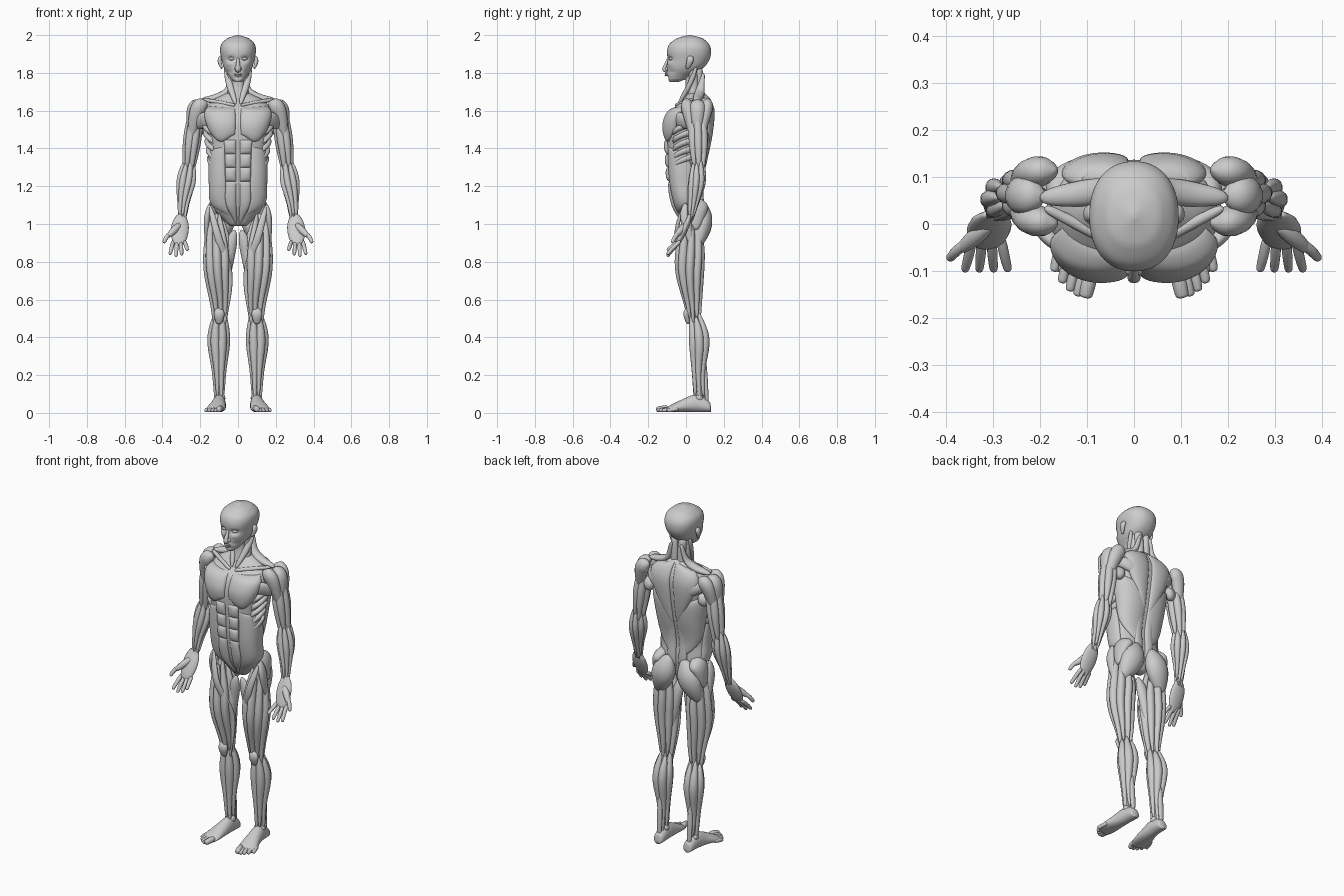
import bpy, math
from mathutils import Vector as V

F, B, S, U = V((0, -1, 0)), V((0, 1, 0)), V((1, 0, 0)), V((0, 0, 1))

def spline(p, u):
    # Catmull-Rom through points of any dimension, u in 0..1
    n = len(p) - 1
    i = min(int(u * n), n - 1)
    t = u * n - i
    b, c = p[i], p[i + 1]
    a = p[i - 1] if i else [2 * x - y for x, y in zip(b, c)]
    d = p[i + 2] if i + 2 <= n else [2 * y - x for x, y in zip(b, c)]
    return [.5 * (2 * q + (r - o) * t + (2 * o - 5 * q + 4 * r - s) * t * t + (3 * q - o - 3 * r + s) * t ** 3)
            for o, q, r, s in zip(a, b, c, d)]

def surface(name, rows, closed=True, mirror=True):
    m, n = len(rows), len(rows[0])
    faces = [(i * n + j, i * n + (j + 1) % n, (i + 1) * n + (j + 1) % n, (i + 1) * n + j)
             for i in range(m - 1) for j in range(n if closed else n - 1)]
    if closed:
        faces += [tuple(range(n))[::-1], tuple(range((m - 1) * n, m * n))]
    me = bpy.data.meshes.new(name)
    me.from_pydata([tuple(q) for r in rows for q in r], [], faces)
    me.polygons.foreach_set("use_smooth", [True] * len(faces))
    ob = bpy.data.objects.new(name, me)
    bpy.context.collection.objects.link(ob)
    if mirror:
        ob.modifiers.new("mirror", 'MIRROR').use_mirror_merge = False

def muscle(name, pts, w, d, out=F, peak=.45, end=.25, mirror=True, n=22, s=14):
    # spindle along a path; a fourth coordinate scales its thickness
    k, rows = math.log(.5) / math.log(peak), []
    for i in range(n + 1):
        u = min(max(.5 - .5 * math.cos(math.pi * i / n), .002), .998)
        p = spline(pts, u)
        c, g = V(p[:3]), (p[3] if len(p) > 3 else 1)
        t = (V(spline(pts, min(u + .01, 1))[:3]) - V(spline(pts, max(u - .01, 0))[:3])).normalized()
        o = (out - t * out.dot(t)).normalized()
        x = t.cross(o)
        r = g * (end + (1 - end) * math.sin(math.pi * u ** k)) * math.sqrt(1 - abs(2 * u - 1) ** 14)
        rows.append([c + x * (w * r * math.cos(a)) + o * (d * r * math.sin(a))
                     for a in [2 * math.pi * j / s for j in range(s)]])
    surface(name, rows, True, mirror)

def limb(part, names, axis, twist=0, start=0, span=360, end=.5):
    # bundle of spindles round an axis of (x, y, z, radius x, radius y)
    names = names.split()
    for k, name in enumerate(names):
        a, pts = math.radians(start + span * k / len(names)), []
        lo, hi = (0, .93) if k % 2 else (.05, 1)
        for i in range(9):
            u = lo + (hi - lo) * i / 8
            x, y, z, rx, ry = spline(axis, u)
            b = a + math.radians(twist) * (u - .5)
            pts.append((x + .62 * rx * math.cos(b), y + .62 * ry * math.sin(b), z, (rx + ry) / 2))
        width = 1.3 * .62 * math.radians(span) / len(names) / 2
        muscle(part + "_" + name, pts, width, .4, V((math.cos(a), math.sin(a), 0)), .45 if k % 2 else .4, end)
    muscle(part + "_core", [(x, y, z, min(rx, ry)) for x, y, z, rx, ry in axis], .62, .62, F, .5, .9)

def section(table, z):
    i = 0
    while i < len(table) - 2 and z > table[i + 1][0]:
        i += 1
    z0, z1 = table[i][0], table[i + 1][0]
    return spline(table, (i + min(max((z - z0) / (z1 - z0), 0), 1)) / (len(table) - 1))[1:]

def on_body(table, deg, z, off=0, e=.8):
    # angle 0 is the front middle, 180 the back middle
    w, f, b = section(table, z)
    s, c = math.sin(math.radians(deg)), math.cos(math.radians(deg))
    return V(((w + off) * math.copysign(abs(s) ** e, s),
              (f + b) / 2 - ((b - f) / 2 + off) * math.copysign(abs(c) ** e, c), z))

# z, half width, front y, back y
TORSO = [(.99, .05, -.01, .06), (1.09, .14, -.065, .087), (1.22, .147, -.094, .083), (1.36, .155, -.105, .112),
         (1.52, .178, -.112, .137), (1.6, .182, -.085, .142), (1.65, .15, -.03, .127), (1.7, .05, .012, .1)]
HEAD = [(1.752, .018, -.088, -.04), (1.766, .037, -.096, 0), (1.82, .072, -.099, .085), (1.87, .087, -.098, .124),
        (1.92, .095, -.1, .133), (1.955, .087, -.086, .12), (1.985, .055, -.045, .085), (2, .006, .01, .026)]

def sheet(name, ctrl, thick, n=18):
    # flat muscle wrapped on the torso from control rows of (angle, height)
    rows, steps = [], [.5 - .5 * math.cos(math.pi * i / n) for i in range(n + 1)]
    for v in steps:
        row = []
        for u in steps:
            a, z = spline([spline(r, u) for r in ctrl], v)
            row.append(on_body(TORSO, a, z, -.007 + (thick + .007) * (16 * u * v * (1 - u) * (1 - v)) ** .4))
        rows.append(row)
    surface(name, rows, False)

# torso core and its sheets
surface("torso_core", [[on_body(TORSO, a * 7.5, .99 + .71 * i / 40, -.006) for a in range(48)]
                       for i in range(41)], True, False)
sheet("chest_muscle", [[(3, 1.615), (64, 1.625)], [(2, 1.55), (68, 1.585)], [(3, 1.475), (30, 1.435), (62, 1.5)]], .024)
sheet("side_abdominal", [[(23, 1.41), (88, 1.38)], [(23, 1.25), (112, 1.25)], [(20, 1.04), (60, 1.08), (118, 1.12)]], .01)
sheet("wide_back_muscle", [[(178, 1.13), (165, 1.14)], [(178, 1.28), (112, 1.26)],
                           [(177, 1.4), (96, 1.41)], [(165, 1.47), (90, 1.54)]], .013)
sheet("trapezius", [[(178, 1.695), (112, 1.665)], [(178, 1.6), (118, 1.64)], [(178, 1.32), (174, 1.33)]], .016)
sheet("shoulder_blade_muscle", [[(164, 1.5), (100, 1.57)], [(156, 1.6), (100, 1.625)]], .018)
sheet("spine_muscle", [[(178, 1.06), (160, 1.07)], [(178, 1.32), (160, 1.32)]], .01)
for i in range(4):
    top, low, w = 1.445 - .073 * i, (1.372 - .073 * i if i < 3 else 1), (22 if i < 3 else 11)
    sheet("abdominal_%d" % (i + 1), [[(2, top), (22, top)], [(2, (top + low) / 2), (22, (top + low) / 2)], [(2, low), (w, low)]], .01)
for i in range(5):
    z = 1.29 + .045 * i
    sheet("rib_muscle_%d" % (i + 1), [[(52, z), (102, z + .05)], [(54, z + .035), (102, z + .085)]], .013, 10)

# limbs as rings of long muscles
limb("thigh", "outer rear_outer rear_middle rear_inner inner front_inner front_middle front_outer",
     [(.118, .025, 1.06, .05, .055), (.108, .022, .88, .075, .078), (.107, .02, .74, .072, .076),
      (.097, .035, .59, .058, .053), (.097, .045, .47, .045, .04)], -25)
limb("lower_leg", "outer calf_outer calf_inner inner shin front_outer",
     [(.097, .048, .53, .045, .036), (.102, .07, .39, .061, .058), (.1, .066, .22, .04, .04), (.098, .072, .05, .03, .042)])
limb("upper_arm", "outer triceps_outer triceps_inner inner biceps_inner biceps_outer",
     [(.22, .06, 1.61, .045, .045), (.243, .065, 1.44, .046, .056), (.262, .068, 1.27, .04, .04)])
limb("forearm", "outer rear_outer rear rear_inner inner front front_outer",
     [(.262, .065, 1.34, .04, .04), (.273, .058, 1.23, .054, .046), (.287, .04, 1.12, .036, .034), (.296, .02, 1.01, .027, .02)], 40)
limb("neck", "side_back side_front front_strap", [(0, .04, 1.84, .072, .052), (0, .048, 1.73, .056, .05), (0, .035, 1.62, .07, .07)],
     0, 50, -190, .8)

# shoulder, hip and knee muscles that cross the joints
for name, y, x, out in [("front", 0, .215, F), ("side", .06, .24, S), ("rear", .115, .215, B)]:
    muscle("deltoid_" + name, [(x - .048, y, 1.65), (x, y * .85 + .01, 1.6), (.254, y * .3 + .04, 1.43)], .041, .033, out, .42)
muscle("collar_bone", [(.015, -.055, 1.628), (.19, .035, 1.66)], .012, .011, U, .5, .8)
muscle("neck_side_strap", [(.066, .055, 1.83), (.045, .02, 1.74), (.012, -.04, 1.635)], .018, .014, F, .5, .5)
muscle("upper_trapezius", [(.03, .09, 1.8), (.055, .075, 1.71), (.11, .065, 1.672), (.2, .055, 1.655)], .028, .02, U, .6, .5)
muscle("chest_tendon", [(.145, -.055, 1.56), (.24, .04, 1.52)], .045, .02, F, .3, .3)
muscle("armpit_muscle", [(.15, .1, 1.5), (.235, .06, 1.53)], .038, .028, B, .35, .4)
muscle("glute_large", [(.045, .085, 1.12), (.085, .09, 1.01), (.135, .065, .88)], .068, .05, B, .5, .3)
muscle("glute_upper", [(.09, .065, 1.13), (.128, .055, 1.08), (.155, .05, .97)], .062, .036, S, .4, .3)
muscle("hip_front_muscle", [(.15, -.005, 1.11), (.165, 0, 1.02), (.168, .03, .88)], .028, .016, S, .45, .3)
muscle("thigh_strap", [(.15, -.015, 1.1), (.105, -.05, .93), (.045, .01, .72), (.075, .03, .45)], .02, .012, F, .4, .4)
muscle("inner_thigh_muscle", [(.018, .01, .97), (.045, .025, .85), (.08, .04, .6)], .032, .026, F, .45, .3)
muscle("kneecap", [(.1, .008, .555), (.1, .002, .52), (.1, .012, .47)], .028, .016, F, .45, .5)
muscle("heel_tendon", [(.1, .1, .28), (.098, .112, .03)], .016, .011, B, .5, .6)
muscle("ankle_bones", [(.068, .066, .085), (.127, .07, .075)], .02, .02, U, .5, .8)

# hand
muscle("palm", [(.296, .022, 1.05), (.305, .005, 1), (.315, -.05, .885)], .047, .018, F, .65, .55)
muscle("thumb_base", [(.305, 0, 1), (.37, -.055, .935)], .019, .018, F, .45, .6)
muscle("thumb", [(.35, -.035, .96), (.378, -.058, .93), (.393, -.075, .9)], .0115, .011, F, .4, .75)
for i in range(4):
    bx, tx, tz = .343 - .02 * i, .36 - .031 * i, .828 + .009 * (i - 1.1) ** 2
    muscle("finger_%d" % (i + 1), [(bx, -.03, .91), ((bx + tx) / 2, -.068, tz / 2 + .455), (tx, -.1, tz)], .0108, .0108, F, .35, .8)

# foot and toes: x centre, y, half width, height
FOOT = [(.096, .132, .012, .03), (.096, .12, .029, .06), (.099, .055, .035, .092), (.106, -.01, .042, .072),
        (.118, -.075, .05, .04), (.126, -.112, .04, .018)]
rows = []
for i in range(29):
    cx, y, w, h = spline(FOOT, i / 28)
    angles = [j * math.pi / 12 for j in range(24)]
    rows.append([(cx + w * math.cos(a), y + .3 * w * math.cos(a) * i / 28,
                  .004 + h * (.4 + (.6 if math.sin(a) > 0 else .4) * math.sin(a))) for a in angles])
surface("foot", rows)
for i in range(5):
    r, x, y = (.011 if i else .016), .104 + .0165 * i, -.157 + .0035 * i * i
    muscle("toe_%d" % (i + 1), [(x - .015, y + .06, r + .01), (x - .007, y + .03, r + .006), (x, y, r + .001)], r, r, U, .5, .85)

# head with relief: x, z, depth of eye sockets, brows, lips and jaw hollows
RELIEF = [(.036, 1.874, -.016), (.045, 1.846, .005), (0, 1.792, .007), (0, 1.774, -.005), (.05, 1.805, -.007)]
rows = []
for i in range(49):
    row = [on_body(HEAD, j * 5, 1.752 + .124 * (1 - math.cos(math.pi * i / 48)), 0, .9) for j in range(72)]
    for p in row:
        if p.y < -.01:
            p.y -= sum(d * math.exp(-((abs(p.x) - x) / .02) ** 2 - ((p.z - z) / .011) ** 2) for x, z, d in RELIEF)
    rows.append(row)
surface("head", rows, True, False)
muscle("nose", [(0, -.088, 1.888), (0, -.103, 1.855), (0, -.115, 1.818), (0, -.09, 1.81)], .014, .011, F, .7, .5, False)
muscle("nostril", [(.01, -.092, 1.83), (.01, -.106, 1.814)], .009, .009, F, .5, .6)
for name, z in [("upper_lip", 1.796), ("lower_lip", 1.787)]:
    muscle(name, [(-.025, -.09, 1.792), (0, -.108, z), (.025, -.09, 1.792)], .005, .005, F, .5, .3, False)
muscle("eye", [(.018, -.083, 1.873), (.035, -.083, 1.875), (.052, -.072, 1.874)], .0085, .008, F, .5, .3)
muscle("ear", [(.09, .026, 1.89), (.097, .02, 1.86), (.085, .005, 1.822)], .018, .011, S, .35, .5)
